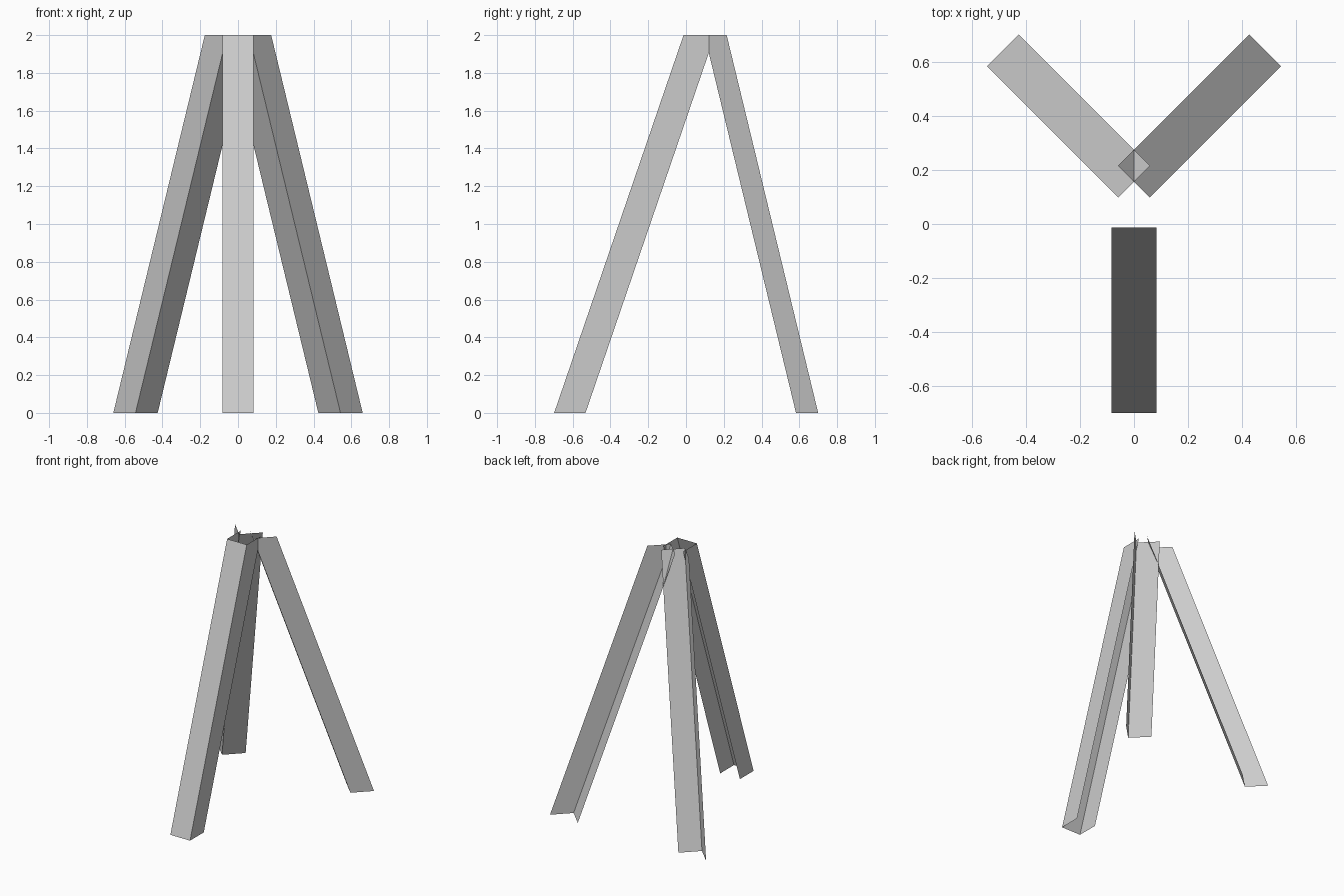
import bpy
from mathutils import Vector

if "Cube" in bpy.data.objects:
    bpy.data.objects.remove(bpy.data.objects["Cube"])

W = 0.166      # width of each sheet-metal face
HALF = W / 2
SPREAD = 0.685 # horizontal run of a leg from top to foot
HEIGHT = 2.0


def leg(name, foot, outward, profile):
    """Sweep an open profile of (across, outward) points from foot to top."""
    out = Vector((*outward, 0)).normalized()
    across = Vector((-out.y, out.x, 0))
    base = [Vector((*foot, 0)) + across * a + out * o for a, o in profile]
    rise = Vector((0, 0, HEIGHT)) - out * SPREAD
    n = len(base)
    verts = base + [p + rise for p in base]
    faces = [(i, i + 1, n + i + 1, n + i) for i in range(n - 1)]
    mesh = bpy.data.meshes.new(name)
    mesh.from_pydata(verts, [], faces)
    obj = bpy.data.objects.new(name, mesh)
    bpy.context.collection.objects.link(obj)
    return obj


# Front leg: U channel open towards the back
leg("front_leg", (0, -0.698), (0, -1),
    [(-HALF, -W), (-HALF, 0), (HALF, 0), (HALF, -W)])

# Rear legs: L angles, with the flange on the front side pointing outwards
for side, sx in (("left", -1), ("right", 1)):
    leg("rear_leg_" + side, (sx * 0.484, 0.641), (sx, 1),
        [(sx * HALF, 0), (-sx * HALF, 0), (-sx * HALF, W)])
